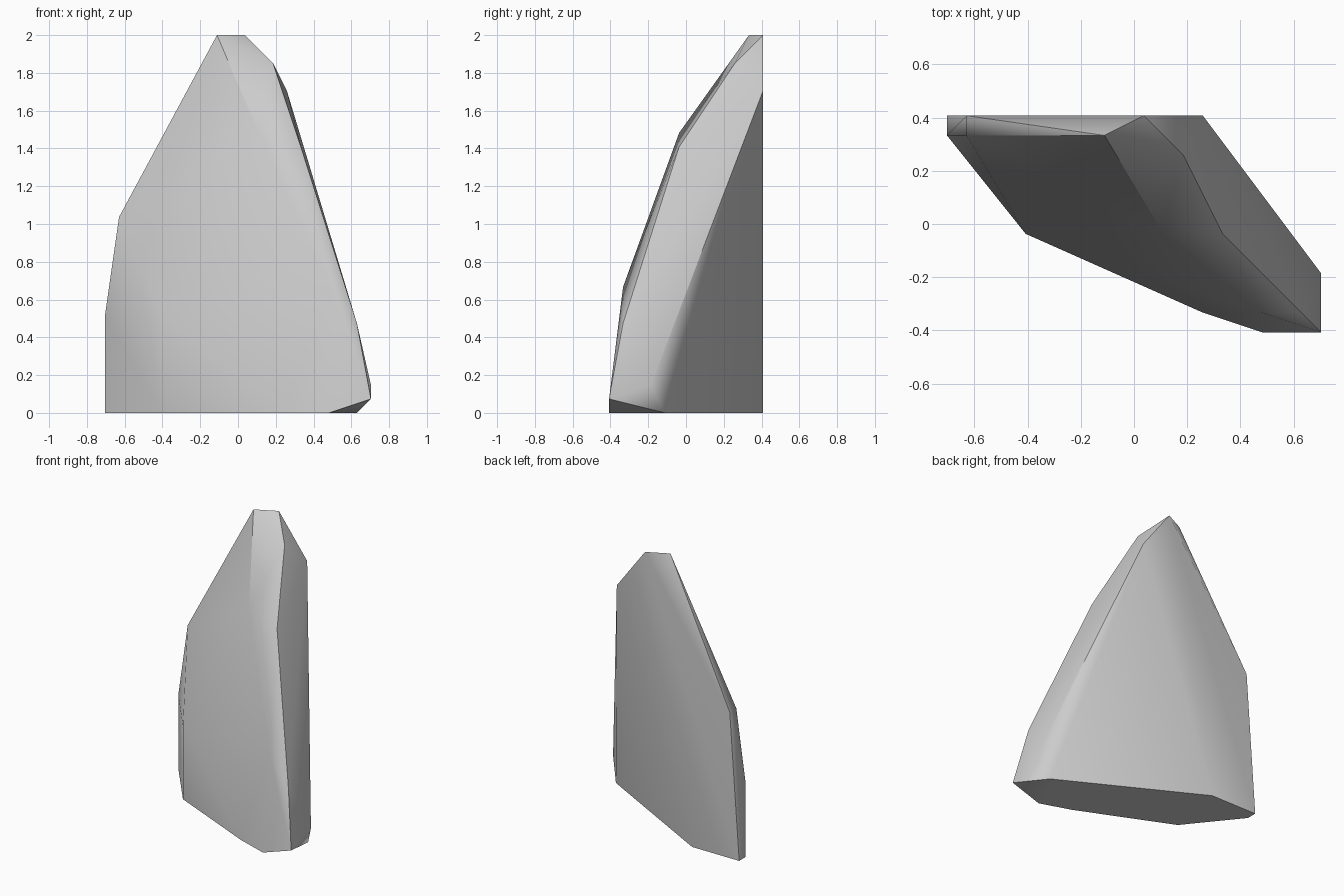
import bpy, bmesh, math
from mathutils import Vector

default = bpy.data.objects.get("Cube")
if default:
    bpy.data.objects.remove(default, do_unlink=True)

# Corners sit on a lattice: 19 cells wide, 11 deep, 27 tall
CELL = 2 / 27
ORIGIN = Vector((-19 / 2, -11 / 2, 0))

crest = [(8, 10, 27), (10, 11, 27), (12, 9, 25), (13, 11, 23)]
front_ridge = [(11, 5, 20), (14, 5, 19), (16, 1, 9), (18, 1, 6.4)]
left_toe = [(19, 0, 1), (19, 3, 2)]
right_shoulder = [(1, 10, 14), (1, 11, 14), (0, 10, 7), (4, 5, 7)]
footprint = [(x, y, 0) for x, y in
             [(18, 4), (16, 0), (13, 1), (4, 5), (0, 10), (0, 11), (5, 11)]]


def make_material(name, colour):
    mat = bpy.data.materials.new(name)
    mat.use_nodes = True
    mat.diffuse_color = colour
    for node in mat.node_tree.nodes:
        if node.type == 'BSDF_PRINCIPLED':
            node.inputs["Base Color"].default_value = colour
            node.inputs["Roughness"].default_value = 0.9
    return mat


def make_hull(name, corners, mat):
    bm = bmesh.new()
    for corner in corners:
        bm.verts.new((Vector(corner) + ORIGIN) * CELL)
    hull = bmesh.ops.convex_hull(bm, input=bm.verts[:])
    loose = {v for v in hull["geom_interior"] + hull["geom_unused"]
             if isinstance(v, bmesh.types.BMVert)}
    bmesh.ops.delete(bm, geom=list(loose), context='VERTS')
    # Merge triangles that lie in one plane
    bmesh.ops.dissolve_limit(bm, angle_limit=math.radians(1),
                             verts=bm.verts[:], edges=bm.edges[:])
    bmesh.ops.recalc_face_normals(bm, faces=bm.faces[:])
    mesh = bpy.data.meshes.new(name)
    bm.to_mesh(mesh)
    bm.free()
    mesh.materials.append(mat)
    obj = bpy.data.objects.new(name, mesh)
    bpy.context.collection.objects.link(obj)
    return obj


# Leaning faceted boulder
stone = make_material("stone grey", (0.6, 0.6, 0.6, 1))
boulder = make_hull("boulder", crest + front_ridge + left_toe
                    + right_shoulder + footprint, stone)

# Soft shading across shallow edges, crisp across steep ones
bpy.ops.object.select_all(action='DESELECT')
boulder.select_set(True)
bpy.context.view_layer.objects.active = boulder
bpy.ops.object.shade_smooth_by_angle(angle=math.radians(40))
weighted = boulder.modifiers.new("even shading", 'WEIGHTED_NORMAL')
weighted.keep_sharp = True
